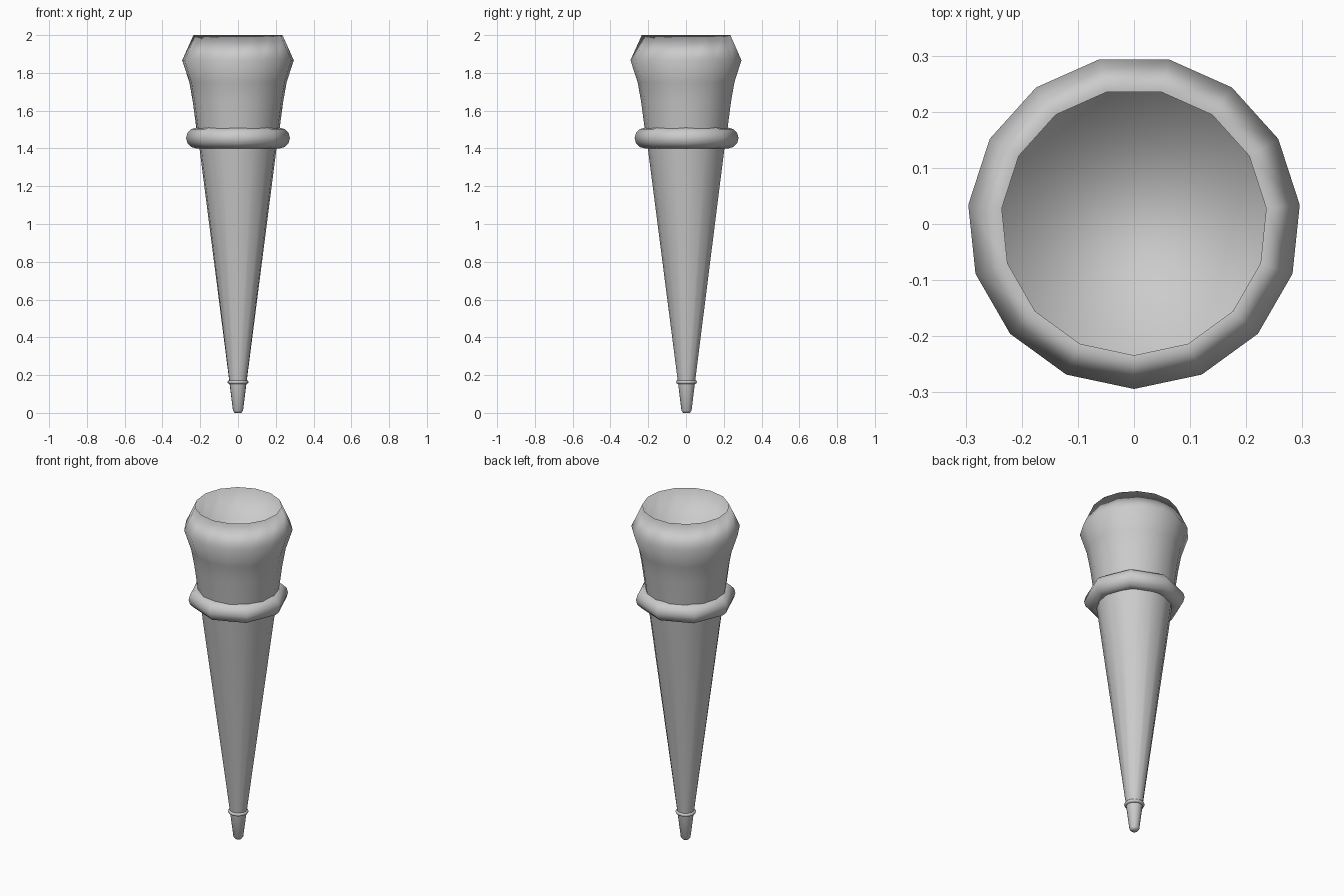
import bpy, bmesh, math

if "Cube" in bpy.data.objects:
    bpy.data.objects.remove(bpy.data.objects["Cube"])

CY = 0.003  # odd-sided body is centred by its bounds


def lathe(name, profile, sides, loop=False, smooth=180):
    """Revolve (radius, z) points about z, with one corner facing -y."""
    bm = bmesh.new()
    rings = []
    for r, z in profile:
        ring = []
        for i in range(sides):
            a = -math.pi / 2 + 2 * math.pi * i / sides
            ring.append(bm.verts.new((r * math.cos(a), CY + r * math.sin(a), z)))
        rings.append(ring)
    pairs = list(zip(rings, rings[1:]))
    if loop:
        pairs.append((rings[-1], rings[0]))
    else:
        bm.faces.new(rings[0][::-1])
        bm.faces.new(rings[-1])
    for lo, hi in pairs:
        for i in range(sides):
            j = (i + 1) % sides
            bm.faces.new((lo[i], lo[j], hi[j], hi[i]))
    bmesh.ops.recalc_face_normals(bm, faces=bm.faces)
    for f in bm.faces:
        f.smooth = True
    mesh = bpy.data.meshes.new(name)
    bm.to_mesh(mesh)
    bm.free()
    ob = bpy.data.objects.new(name, mesh)
    bpy.context.collection.objects.link(ob)
    return ob


def collar(name, major, minor, z, sides, steps):
    """Ring of round section around the shaft."""
    pts = [(major + minor * math.cos(2 * math.pi * k / steps),
            z + minor * math.sin(2 * math.pi * k / steps)) for k in range(steps)]
    return lathe(name, pts, sides, loop=True)


# tapered shaft, flared head and straight-walled cup in its top
lathe("tapered_body", [
    (0.018, 0.0), (0.027, 0.012), (0.046, 0.165), (0.205, 1.40),
    (0.221, 1.50), (0.241, 1.65), (0.259, 1.75), (0.297, 1.867),
    (0.237, 2.0), (0.237, 1.815)], 15)

# eight-sided collar below the head
collar("upper_collar", 0.22, 0.055, 1.455, 8, 12)

# thin band near the tip
collar("tip_band", 0.046, 0.01, 0.163, 15, 8)
